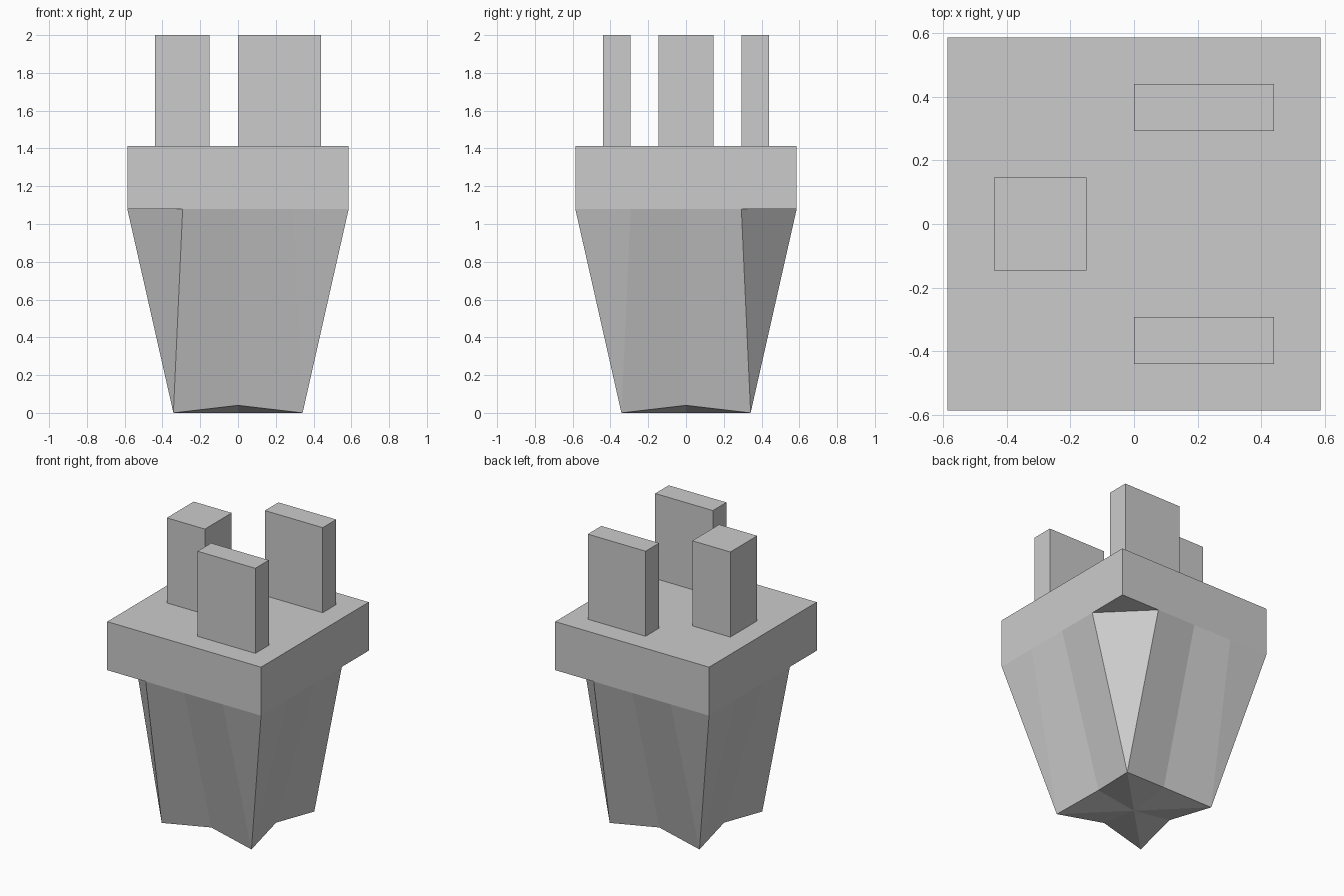
import bpy, bmesh
from mathutils import Matrix, Vector

if "Cube" in bpy.data.objects:
    bpy.data.objects.remove(bpy.data.objects["Cube"])

W, INNER = 0.586, 0.293      # slab half width, corner cut position
Z_SLAB, Z_DECK, Z_TOP = 1.08, 1.414, 2.0


def finish(bm, name):
    mesh = bpy.data.meshes.new(name)
    bm.to_mesh(mesh)
    bm.free()
    obj = bpy.data.objects.new(name, mesh)
    bpy.context.collection.objects.link(obj)
    return obj


def box(name, lo, hi):
    lo, hi = Vector(lo), Vector(hi)
    bm = bmesh.new()
    bmesh.ops.create_cube(bm, size=1)
    bmesh.ops.scale(bm, vec=hi - lo, verts=bm.verts)
    bmesh.ops.translate(bm, vec=(lo + hi) / 2, verts=bm.verts)
    return finish(bm, name)


# Tapered lower body: one quadrant, repeated by quarter turns
quadrant = {
    "center": (0, 0, 0),
    "tip": (0.342, 0.342, 0),
    "low_x": (0.29, 0, 0.04), "low_y": (0, 0.29, 0.04),
    "top_x": (W, 0, Z_SLAB), "top_y": (0, W, Z_SLAB),
    "cut_x": (W, INNER, Z_SLAB), "cut_y": (INNER, W, Z_SLAB),
    "corner": (W, W, Z_SLAB),
}
common = [("low_x", "tip", "cut_x", "top_x"), ("tip", "low_y", "top_y", "cut_y"),
          ("center", "tip", "low_x"), ("center", "low_y", "tip")]
cut_corner = [("tip", "cut_y", "cut_x")]
full_corner = [("tip", "corner", "cut_x"), ("tip", "cut_y", "corner")]

bm = bmesh.new()
for k in range(4):
    turn = Matrix(((0, -1, 0), (1, 0, 0), (0, 0, 1)))
    rot = Matrix.Identity(3)
    for _ in range(k):
        rot = turn @ rot
    v = {key: bm.verts.new(rot @ Vector(co)) for key, co in quadrant.items()}
    for face in common + (full_corner if k % 2 else cut_corner):
        bm.faces.new([v[key] for key in face])
bmesh.ops.delete(bm, geom=[p for p in bm.verts if not p.link_faces], context='VERTS')
bmesh.ops.remove_doubles(bm, verts=bm.verts, dist=0.0005)
finish(bm, "tapered_body")

# Square slab
box("slab", (-W, -W, Z_SLAB), (W, W, Z_DECK))

# Upright posts
box("left_post", (-0.44, -0.146, Z_DECK), (-0.15, 0.146, Z_TOP))
for side, y0, y1 in (("front", -0.44, -0.293), ("back", 0.293, 0.44)):
    box(side + "_post", (0, y0, Z_DECK), (0.44, y1, Z_TOP))
